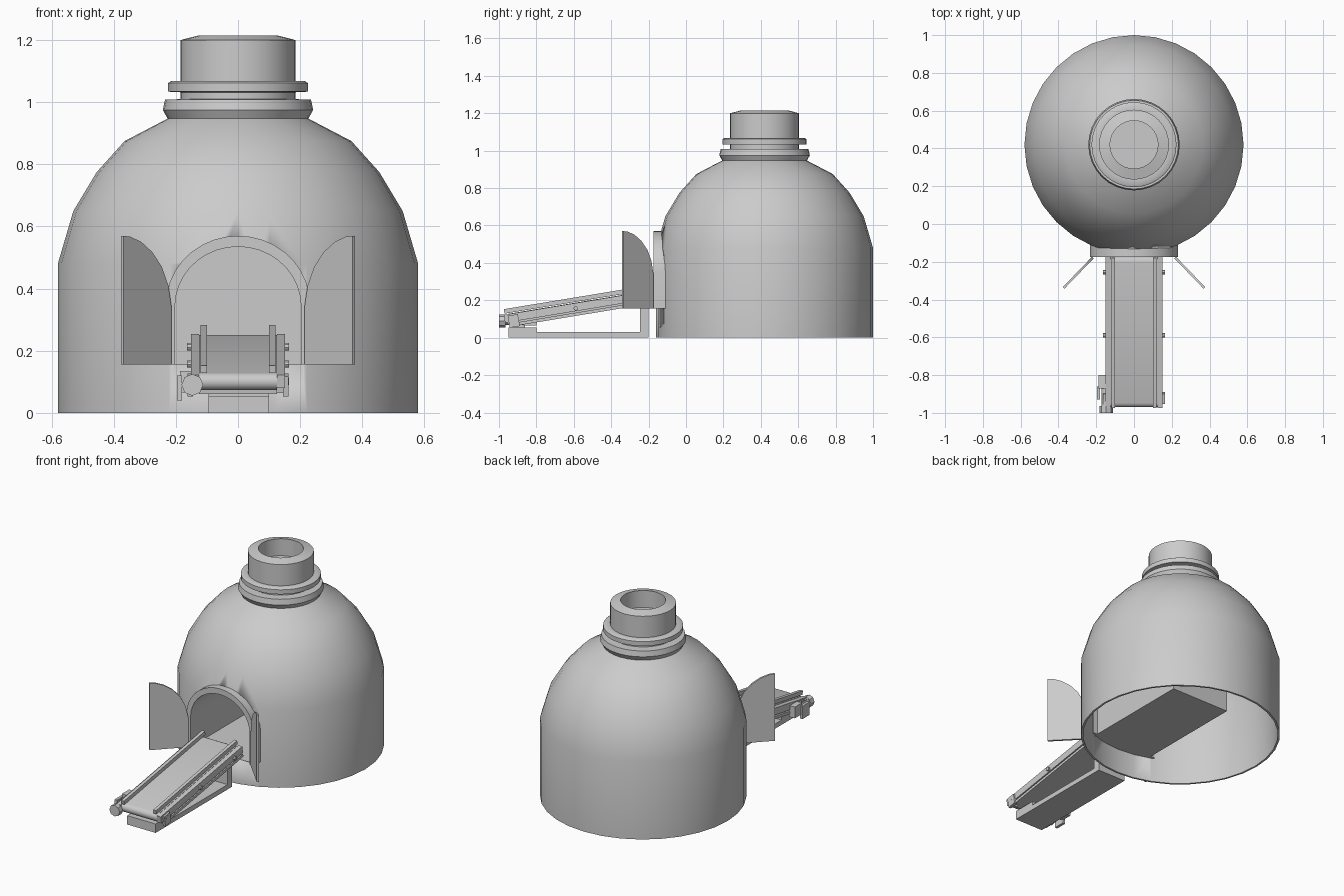
import bpy, bmesh, math
from mathutils import Matrix, Vector

if "Cube" in bpy.data.objects:
    bpy.data.objects.remove(bpy.data.objects["Cube"])

def make(name, bm, smooth=True):
    bmesh.ops.recalc_face_normals(bm, faces=bm.faces[:])
    me = bpy.data.meshes.new(name)
    bm.to_mesh(me)
    bm.free()
    ob = bpy.data.objects.new(name, me)
    bpy.context.collection.objects.link(ob)
    if smooth:
        bpy.ops.object.select_all(action='DESELECT')
        ob.select_set(True)
        bpy.context.view_layer.objects.active = ob
        bpy.ops.object.shade_smooth_by_angle(angle=math.radians(32))
    return ob

def lathe(name, profile, y, closed, steps=32):
    bm = bmesh.new()
    rings = [[bm.verts.new((r * math.sin(2 * math.pi * i / steps), y - r * math.cos(2 * math.pi * i / steps), z))
              for i in range(steps)] for r, z in profile]
    pairs = list(zip(rings, rings[1:])) + ([(rings[-1], rings[0])] if closed else [])
    for a, b in pairs:
        for i in range(steps):
            j = (i + 1) % steps
            bm.faces.new((a[i], a[j], b[j], b[i]))
    if not closed:
        bm.faces.new(rings[0])
        bm.faces.new(rings[-1])
    return make(name, bm)

def prism(name, pts, y0, y1, front=True):
    # extrude an XZ outline along y
    bm = bmesh.new()
    a = [bm.verts.new((x, y0, z)) for x, z in pts]
    b = [bm.verts.new((x, y1, z)) for x, z in pts]
    for i in range(len(pts)):
        j = (i + 1) % len(pts)
        bm.faces.new((a[i], a[j], b[j], b[i]))
    if front:
        bm.faces.new(a)
    bm.faces.new(b)
    return make(name, bm)

def box(name, lo, hi, mat=None):
    bm = bmesh.new()
    bmesh.ops.create_cube(bm, size=1)
    for v in bm.verts:
        v.co = Vector([l + (h - l) * (c + .5) for l, h, c in zip(lo, hi, v.co)])
    if mat:
        bm.transform(mat)
    return make(name, bm, False)

def rod(name, centre, r, length, axis, seg=16, mat=None):
    bm = bmesh.new()
    bmesh.ops.create_cone(bm, cap_ends=True, segments=seg, radius1=r, radius2=r, depth=length)
    bm.transform(Matrix.Rotation(math.pi / 2, 4, 'Y' if axis == 'x' else 'X'))
    bm.transform(Matrix.Translation(centre))
    if mat:
        bm.transform(mat)
    return make(name, bm)

def arch(w, top, n=18):
    # doorway outline: straight legs and a round crown
    spring = top - w * .95
    crown = [(w * math.cos(math.pi * i / n), spring + (top - spring) * math.sin(math.pi * i / n)) for i in range(n + 1)]
    return [(w, .155)] + crown + [(-w, .155)]

# Domed shell with a cut doorway
dome = lathe("oven_dome", [(.58, 0), (.58, .48), (.53, .65), (.455, .775), (.365, .875), (.225, .948),
                           (.215, .94), (.355, .863), (.445, .765), (.518, .645), (.568, .478), (.568, 0)], .42, True)
cutter = prism("doorway_cutter", arch(.205, .537), -.4, .25)
cut = dome.modifiers.new("doorway", 'BOOLEAN')
cut.operation = 'DIFFERENCE'
cut.object = cutter
cut.solver = 'EXACT'
cutter.hide_render = True
cutter.hide_set(True)
prism("baking_chamber", arch(.203, .535), -.15, .6, front=False)

# Chimney
lathe("chimney_collar", [(.2, .945), (.225, .945), (.242, .975), (.235, 1.008), (.185, 1.01)], .42, False)
lathe("chimney_pipe", [(.185, 1.0), (.185, 1.032), (.225, 1.034), (.225, 1.062), (.215, 1.068), (.185, 1.068),
                       (.185, 1.2), (.127, 1.215), (.127, 1.11)], .42, False)

# Door surround
bm = bmesh.new()
outer, inner = arch(.232, .57), arch(.203, .535)
loops = [[bm.verts.new((x, y, z)) for x, z in p] for p, y in
         ((outer, -.175), (outer, -.09), (inner, -.09), (inner, -.175))]
for k in range(4):
    a, b = loops[k], loops[(k + 1) % 4]
    for i in range(len(a) - 1):
        bm.faces.new((a[i], a[i + 1], b[i + 1], b[i]))
for i in (0, -1):
    bm.faces.new([l[i] for l in loops])
make("door_surround", bm)

# Pair of open doors
leaf = [(0, .155), (.222, .155), (.222, .57), (.19, .567), (.14, .55), (.09, .518), (.045, .47), (.015, .41), (0, .34)]
for s, side in ((-1, "left"), (1, "right")):
    d = prism(side + "_door", [(s * x, z) for x, z in leaf], -.006, .006)
    d.data.transform(Matrix.Translation((s * .218, -.178, 0)) @ Matrix.Rotation(-s * math.radians(46), 4, 'Z'))

# Sloped conveyor, built flat then tilted (local y along belt, z = 0 on the belt)
tilt = Matrix.Translation((0, -.575, .19)) @ Matrix.Rotation(math.atan(.165), 4, 'X')
half = .405
bm = bmesh.new()
outline = []
for c, a0 in ((half - .028, 90), (-half + .028, 270)):
    for i in range(9):
        a = math.radians(a0 - 180 * i / 8)
        outline.append((c + .028 * math.cos(a), -.028 + .028 * math.sin(a)))
f = bm.faces.new([bm.verts.new((-.125, y, z)) for y, z in outline])
ext = bmesh.ops.extrude_face_region(bm, geom=[f])
bmesh.ops.translate(bm, vec=(.25, 0, 0), verts=[v for v in ext["geom"] if isinstance(v, bmesh.types.BMVert)])
bm.transform(tilt)
make("conveyor_belt", bm)
for s, side in ((-1, "left"), (1, "right")):
    def span(a, b):
        return min(s * a, s * b), max(s * a, s * b)
    x0, x1 = span(.125, .152)
    box(side + "_side_rail", (x0, -half, -.045), (x1, half, -.002), tilt)
    box(side + "_lower_rail", (x0, -half + .06, -.07), (x1, half, -.053), tilt)
    x0, x1 = span(.1, .12)
    box(side + "_guide", (x0, -half + .005, .004), (x1, half, .028), tilt)
    for y in (-.36, -.02, .32):
        rod(side + "_bolt", (s * .156, y, -.03), .012, .016, 'x', 8, tilt)
    box(side + "_bearing_plate", (span(.145, .163)[0], -.385, -.075), (span(.145, .163)[1], -.33, -.01), tilt)
box("conveyor_underside", (-.125, -half + .04, -.07), (.125, half, -.05), tilt)

# Conveyor stand
box("stand_base", (-.095, -.95, 0), (.1, -.2, .03))
box("stand_back_post", (-.095, -.245, 0), (.1, -.2, .16))
box("stand_front_post", (-.095, -.95, .02), (.1, -.8, .055))

# Drive motor
rod("motor_cap", (-.147, -.982, .09), .035, .036, 'y', 8)
rod("motor_body", (-.147, -.92, .095), .026, .12, 'y', 16)
box("motor_gearbox", (-.187, -.87, .065), (-.145, -.8, .135))
box("motor_bracket", (-.197, -.93, .04), (-.18, -.86, .12))
